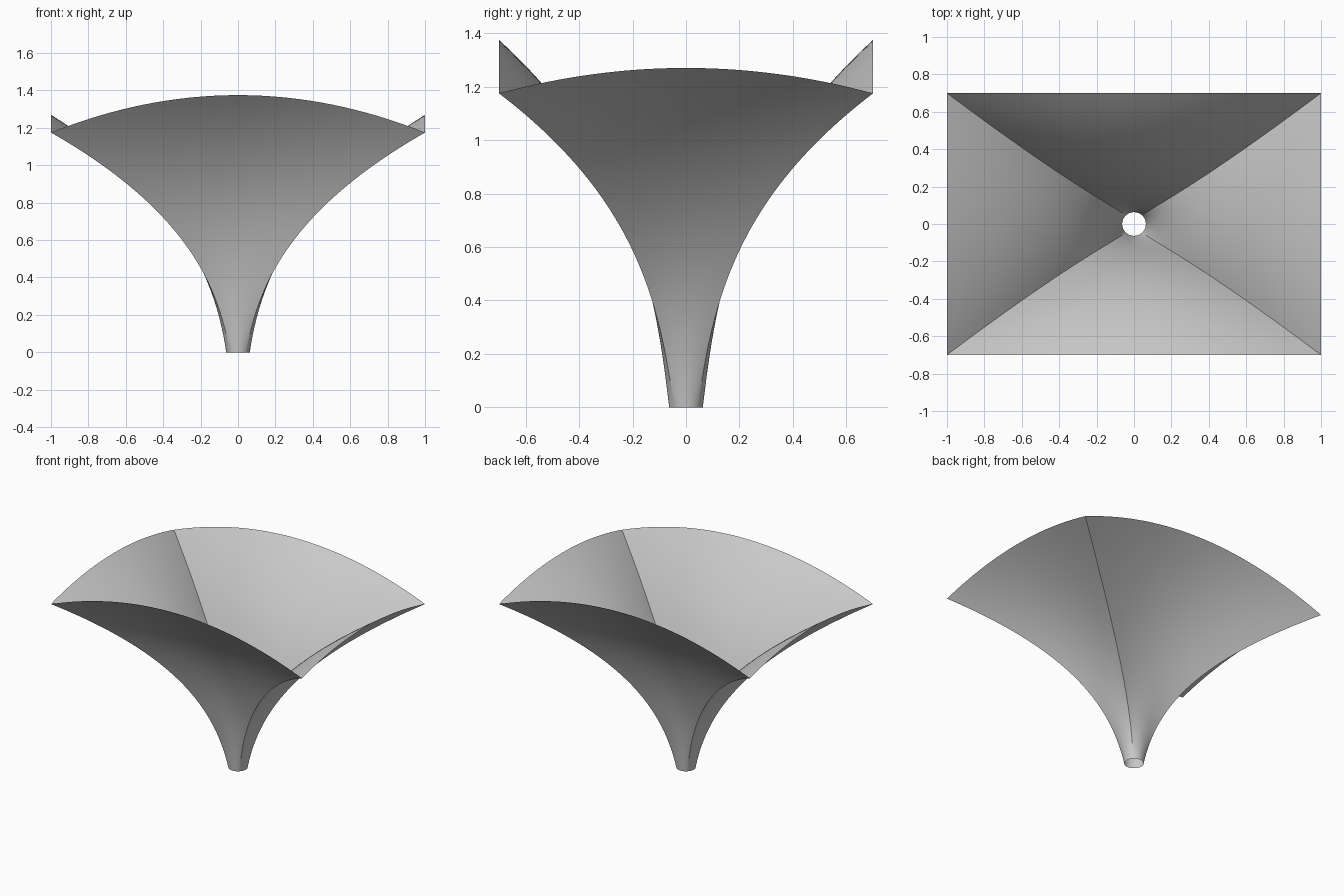
import bpy, bmesh, math

cube = bpy.data.objects.get("Cube")
if cube:
    bpy.data.objects.remove(cube)

HALF_X, HALF_Y = 1.0, 0.7      # rectangular rim
NECK = 0.063                   # round neck radius
CORNER_Z = 1.175
ARCH = (0.095, 0.2)            # rise of the short and long rim edges
SEG, ROWS = 32, 48             # steps along each side and up each rib


def flare(f, a, b):
    """Share of the way from neck to rim at relative height f."""
    return a * f + b * f**2 + (1 - a - b) * f**3


def rib_ends(k, s):
    """Neck and rim points for position s in [-1, 1] on side k."""
    turn = k * math.pi / 2
    c, d = round(math.cos(turn)), round(math.sin(turn))
    angle = turn + s * math.pi / 4
    neck = (NECK * math.cos(angle), NECK * math.sin(angle))
    rim = (HALF_X * (c - d * s), HALF_Y * (d + c * s),
           CORNER_Z + ARCH[k % 2] * (1 - s * s))
    return neck, rim


# Ribs sweep from the round neck to the arched rectangular rim
bm = bmesh.new()
ribs = []
for k in range(4):
    for i in range(SEG):
        neck, rim = rib_ends(k, 2 * i / SEG - 1)
        rib = []
        for j in range(ROWS + 1):
            f = j / ROWS
            hx, hy = flare(f, 0.2, 0.45), flare(f, 0.25, 0.15)
            rib.append(bm.verts.new((neck[0] + (rim[0] - neck[0]) * hx,
                                     neck[1] + (rim[1] - neck[1]) * hy,
                                     rim[2] * f)))
        ribs.append(rib)

# Skin between neighbouring ribs, open at both ends
for n, rib in enumerate(ribs):
    after = ribs[(n + 1) % len(ribs)]
    for j in range(ROWS):
        bm.faces.new((rib[j], after[j], after[j + 1], rib[j + 1]))

mesh = bpy.data.meshes.new("flared_canopy")
bm.to_mesh(mesh)
bm.free()
canopy = bpy.data.objects.new("flared_canopy", mesh)
bpy.context.collection.objects.link(canopy)

# Plain grey finish
grey = bpy.data.materials.new("light_grey")
grey.use_nodes = True
colour = (0.6, 0.6, 0.6, 1)
grey.diffuse_color = colour
grey.node_tree.nodes["Principled BSDF"].inputs["Base Color"].default_value = colour
mesh.materials.append(grey)

# Smooth shells with crisp corner ridges
bpy.ops.object.select_all(action="DESELECT")
canopy.select_set(True)
bpy.context.view_layer.objects.active = canopy
bpy.ops.object.shade_smooth_by_angle(angle=math.radians(30))
